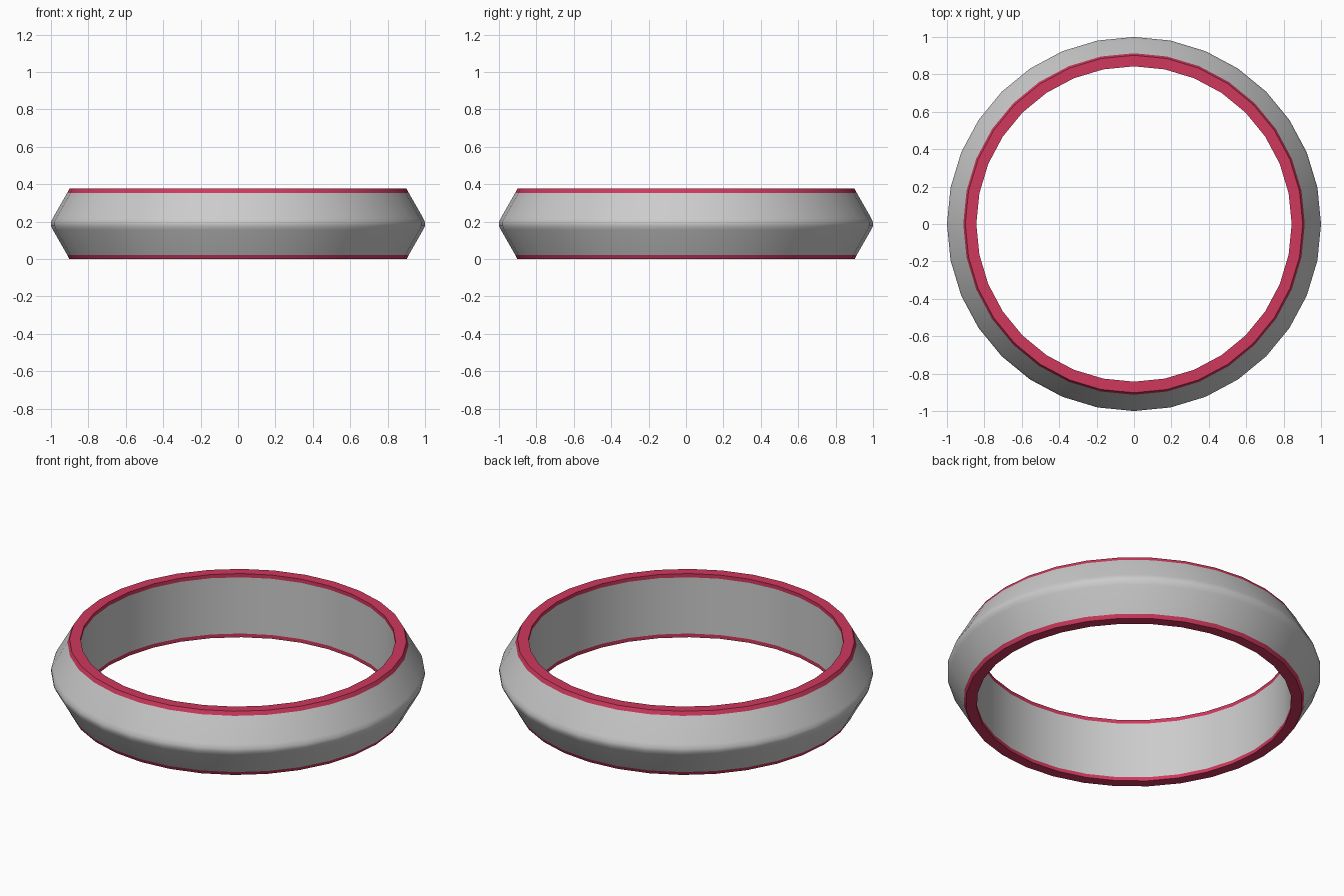
import bpy, math

if "Cube" in bpy.data.objects:
    bpy.data.objects.remove(bpy.data.objects["Cube"])

SIDES = 32
H = 0.376


def lathe(name, profile, color=None, closed=False):
    """Revolve an (r, z) profile around z."""
    n = len(profile)
    verts = [(r * math.cos(2 * math.pi * i / SIDES), r * math.sin(2 * math.pi * i / SIDES), z)
             for i in range(SIDES) for r, z in profile]
    faces = []
    for i in range(SIDES):
        a, b = i * n, ((i + 1) % SIDES) * n
        for j in range(n if closed else n - 1):
            k = (j + 1) % n
            faces.append((a + j, b + j, b + k, a + k))
    mesh = bpy.data.meshes.new(name)
    mesh.from_pydata(verts, [], faces)
    obj = bpy.data.objects.new(name, mesh)
    bpy.context.collection.objects.link(obj)
    if color:
        mat = bpy.data.materials.new(name + "_color")
        mat.diffuse_color = color
        mat.use_nodes = True
        mat.node_tree.nodes["Principled BSDF"].inputs["Base Color"].default_value = mat.diffuse_color
        mesh.materials.append(mat)
    bpy.ops.object.select_all(action='DESELECT')
    bpy.context.view_layer.objects.active = obj
    obj.select_set(True)
    bpy.ops.object.shade_smooth_by_angle(angle=math.radians(35))
    return obj


RED = (0.62, 0.04, 0.11, 1)
LIP = 0.022      # height of the red edge band
R_IN, R_RIM, R_BAND = 0.843, 0.902, 0.913

# Outer wall with a softly rounded ridge at mid height
lathe("outer_wall", [(R_BAND, LIP), (0.99, 0.157), (1.0, 0.178),
                     (1.0, H - 0.178), (0.99, H - 0.157), (R_BAND, H - LIP)])

# Straight inner wall, facing the axis
lathe("inner_wall", [(R_IN, H - LIP), (R_IN, LIP)])

# Red rims wrapping the top and bottom edges
lathe("top_rim", [(R_BAND, H - LIP), (R_RIM, H), (R_IN, H), (R_IN, H - LIP)], RED)
lathe("bottom_rim", [(R_IN, LIP), (R_IN, 0), (R_RIM, 0), (R_BAND, LIP)], RED)
